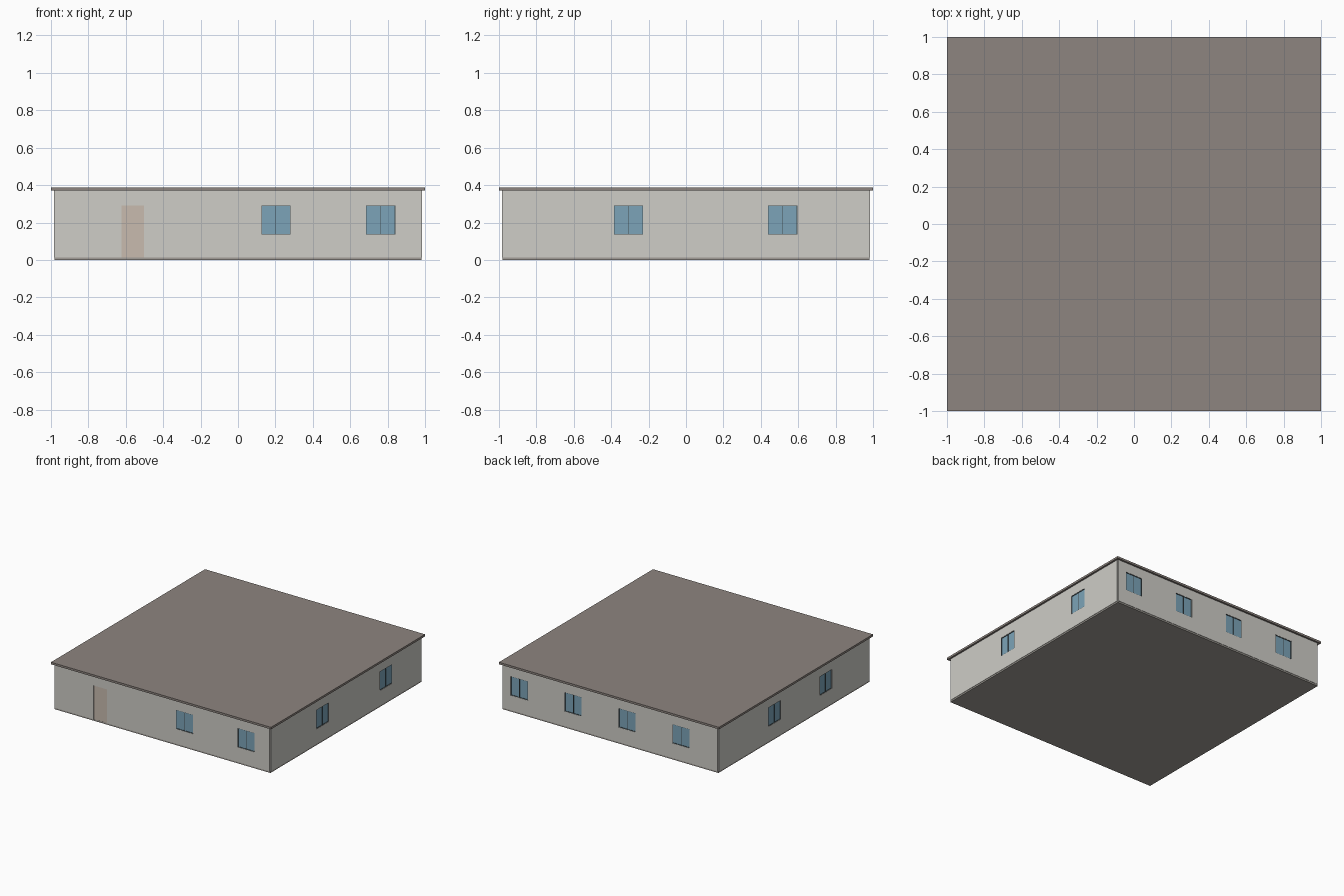
import bpy, bmesh, math
from mathutils import Matrix

if "Cube" in bpy.data.objects:
    bpy.data.objects.remove(bpy.data.objects["Cube"])

FLOOR, EAVE, TOP = 0.013, 0.37, 0.387
C, T = 0.977, 0.016             # wall centre line and thickness
W, Z0, Z1 = 0.156, 0.135, 0.291  # window width, sill and head


def mat(name, rgb):
    m = bpy.data.materials.new(name)
    m.diffuse_color = (*rgb, 1)
    m.use_nodes = True
    m.node_tree.nodes["Principled BSDF"].inputs["Base Color"].default_value = m.diffuse_color
    return m


WALL = mat("plaster", (0.62, 0.61, 0.57))
ROOF = mat("roofing", (0.27, 0.235, 0.215))
GLASS = mat("glass", (0.20, 0.37, 0.48))
FRAME = mat("frame", (0.06, 0.08, 0.09))
DOOR = mat("door", (0.58, 0.50, 0.43))
BASE = mat("slab", (0.36, 0.34, 0.31))


def boxes(name, spans, material, angle=0):
    """One object made of boxes (x0, x1, y0, y1, z0, z1), turned about z."""
    bm = bmesh.new()
    for x0, x1, y0, y1, z0, z1 in spans:
        m = Matrix.Translation(((x0 + x1) / 2, (y0 + y1) / 2, (z0 + z1) / 2))
        bmesh.ops.create_cube(bm, size=1, matrix=m @ Matrix.Diagonal((x1 - x0, y1 - y0, z1 - z0, 1)))
    bm.transform(Matrix.Rotation(angle, 4, 'Z'))
    me = bpy.data.meshes.new(name)
    bm.to_mesh(me)
    bm.free()
    me.materials.append(material)
    ob = bpy.data.objects.new(name, me)
    bpy.context.collection.objects.link(ob)
    return ob


def wall(side, angle, windows, doors=()):
    """Wall built as a front wall, with openings, then turned into place."""
    holes = [(u - W / 2, u + W / 2, -1.1, -0.9, Z0, Z1) for u in windows]
    holes += [(u - 0.06, u + 0.06, -1.1, -0.9, FLOOR - 0.02, Z1) for u in doors]
    body = boxes(side + "_wall", [(-C, C, -C - T / 2, -C + T / 2, FLOOR, EAVE)], WALL, angle)
    cutter = boxes(side + "_opening_cutter", holes, WALL, angle)
    cutter.hide_render = True
    mod = body.modifiers.new("openings", 'BOOLEAN')
    mod.operation, mod.object, mod.solver = 'DIFFERENCE', cutter, 'EXACT'
    bpy.context.view_layer.objects.active = body
    bpy.ops.object.modifier_apply(modifier=mod.name)
    bpy.data.objects.remove(cutter)

    # two glass panes per window, with a thin dark frame and mullion
    f = 0.003
    panes, frames = [], []
    for u in windows:
        a, b = u - W / 2, u + W / 2
        panes += [(a + f, u - f / 2, -C - 0.002, -C + 0.002, Z0 + f, Z1 - f),
                  (u + f / 2, b - f, -C - 0.002, -C + 0.002, Z0 + f, Z1 - f)]
        y = (-C - 0.006, -C + 0.006)
        frames += [(a, a + f, *y, Z0, Z1), (b - f, b, *y, Z0, Z1),
                   (u - f / 2, u + f / 2, *y, Z0 + f, Z1 - f),
                   (a + f, b - f, *y, Z0, Z0 + f), (a + f, b - f, *y, Z1 - f, Z1)]
    boxes(side + "_window_glass", panes, GLASS, angle)
    boxes(side + "_window_frames", frames, FRAME, angle)
    for u in doors:
        boxes(side + "_door", [(u - 0.06, u + 0.06, -C - 0.004, -C + 0.004, FLOOR, Z1)], DOOR, angle)


# floor slab and flat overhanging roof
boxes("floor_slab", [(-0.982, 0.982, -0.982, 0.982, 0, FLOOR)], BASE)
boxes("roof", [(-1, 1, -1, 1, EAVE, TOP)], ROOF)

# four walls; positions run left to right as seen from outside
wall("front", 0, [0.203, 0.763], [-0.562])
wall("right", math.pi / 2, [-0.307, 0.517])
wall("back", math.pi, [-0.826, -0.336, 0.154, 0.644])
wall("left", -math.pi / 2, [-0.255, 0.41])
